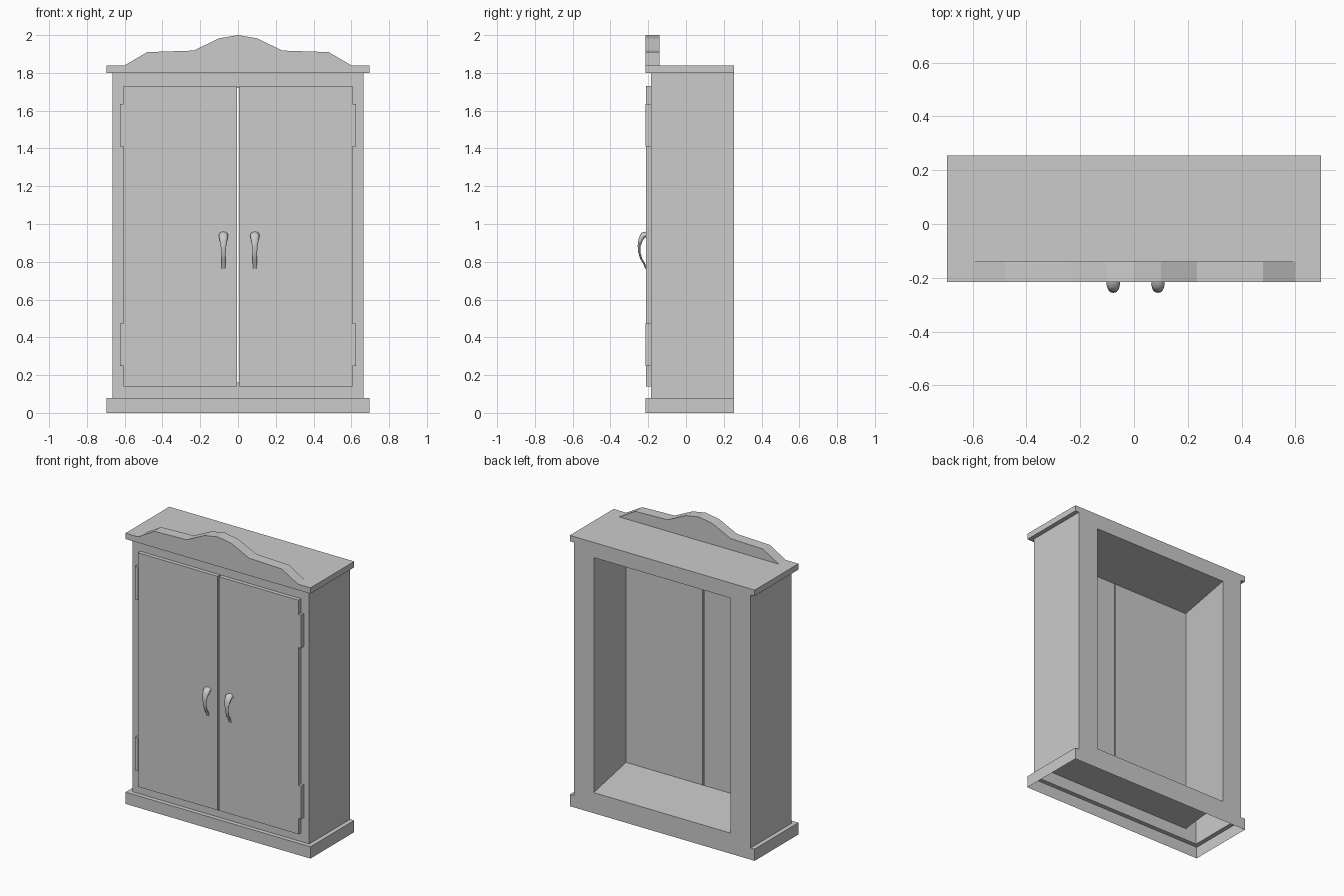
import bpy, bmesh, math
from mathutils import Vector

if "Cube" in bpy.data.objects:
    bpy.data.objects.remove(bpy.data.objects["Cube"])


def finish(name, bm, normals=True):
    bmesh.ops.remove_doubles(bm, verts=bm.verts, dist=1e-5)
    if normals:
        bmesh.ops.recalc_face_normals(bm, faces=bm.faces)
    mesh = bpy.data.meshes.new(name)
    bm.to_mesh(mesh)
    bm.free()
    ob = bpy.data.objects.new(name, mesh)
    bpy.context.collection.objects.link(ob)
    return ob


def box(name, x0, x1, y0, y1, z0, z1):
    bm = bmesh.new()
    bmesh.ops.create_cube(bm, size=1)
    for v in bm.verts:
        v.co = Vector(((x0 + x1) / 2 + v.co.x * (x1 - x0),
                       (y0 + y1) / 2 + v.co.y * (y1 - y0),
                       (z0 + z1) / 2 + v.co.z * (z1 - z0)))
    return finish(name, bm)


def bridge(bm, loops):
    """Join successive closed loops of points with quads."""
    rings = [[bm.verts.new(p) for p in loop] for loop in loops]
    for a, b in zip(rings, rings[1:]):
        for i in range(len(a)):
            j = (i + 1) % len(a)
            bm.faces.new((a[i], a[j], b[j], b[i]))
    return rings


def upright(hx, y, z0, z1):
    return [(-hx, y, z0), (hx, y, z0), (hx, y, z1), (-hx, y, z1)]


def level(hx, y0, y1, z):
    return [(-hx, y0, z), (hx, y0, z), (hx, y1, z), (-hx, y1, z)]


FRONT, BACK, DOOR = -0.185, 0.255, -0.215

# Carcass: front frame, tapering interior, back frame, then outer walls (open underneath)
bm = bmesh.new()
bridge(bm, [upright(0.665, FRONT, 0.08, 1.80), upright(0.58, FRONT, 0.16, 1.72),
            upright(0.515, BACK, 0.14, 1.737), upright(0.665, BACK, 0.08, 1.80)])
for s in (-1, 1):
    bm.faces.new([bm.verts.new((s * 0.665, y, z)) for y, z in
                  ((FRONT, 0.08), (BACK, 0.08), (BACK, 1.80), (FRONT, 1.80))])
finish("carcass", bm)

# Hollow plinth: outer walls and the ledge around the carcass
bm = bmesh.new()
bridge(bm, [level(0.695, DOOR, BACK, 0), level(0.695, DOOR, BACK, 0.08),
            level(0.665, FRONT, BACK - 0.0002, 0.08)])
finish("plinth", bm)

# Top board
box("top_board", -0.695, 0.695, DOOR, BACK, 1.80, 1.84)

# Scalloped crest along the front of the top board
half = [(0.60, 1.84), (0.48, 1.91), (0.235, 1.918), (0.10, 1.983)]
profile = half + [(0, 2.0)] + [(-x, z) for x, z in reversed(half)]
bm = bmesh.new()
face = bm.faces.new([bm.verts.new((x, DOOR, z)) for x, z in profile])
ext = bmesh.ops.extrude_face_region(bm, geom=[face], use_keep_orig=True)
for v in (g for g in ext["geom"] if isinstance(g, bmesh.types.BMVert)):
    v.co.y = -0.14
finish("crest", bm)

# Handle stations: y, z, half width, half thickness
STATIONS = [(-0.208, 0.944, 0.024, 0.016), (-0.226, 0.941, 0.025, 0.016),
            (-0.240, 0.918, 0.021, 0.012), (-0.248, 0.885, 0.015, 0.008),
            (-0.247, 0.850, 0.012, 0.006), (-0.237, 0.815, 0.011, 0.005),
            (-0.222, 0.792, 0.011, 0.005), (-0.212, 0.764, 0.009, 0.004)]


def handle(name, cx):
    pts = [Vector((cx, y, z)) for y, z, w, t in STATIONS]
    loops = []
    for i, (y, z, w, t) in enumerate(STATIONS):
        tangent = (pts[min(i + 1, len(pts) - 1)] - pts[max(i - 1, 0)]).normalized()
        side = Vector((1, 0, 0))
        out = tangent.cross(side)
        loops.append([pts[i] + side * w * math.cos(a) + out * t * math.sin(a)
                      for a in (k * math.tau / 12 for k in range(12))])
    bm = bmesh.new()
    rings = bridge(bm, loops)
    bm.faces.new(rings[0])
    bm.faces.new(rings[-1])
    ob = finish(name, bm)
    bpy.ops.object.select_all(action='DESELECT')
    ob.select_set(True)
    bpy.context.view_layer.objects.active = ob
    bpy.ops.object.shade_smooth_by_angle(angle=math.radians(50))


# Doors, hinges and handles on each side
for tag, s in (("left", -1), ("right", 1)):
    xs = sorted((s * 0.004, s * 0.605))
    box(tag + "_door", *xs, -0.212, FRONT, 0.14, 1.73)
    hx = sorted((s * 0.60, s * 0.624))
    for level_name, z0, z1 in (("lower", 0.248, 0.472), ("upper", 1.41, 1.635)):
        box(f"{tag}_{level_name}_hinge", *hx, DOOR, FRONT, z0, z1)
    handle(tag + "_handle", 0.006 + s * 0.083)
